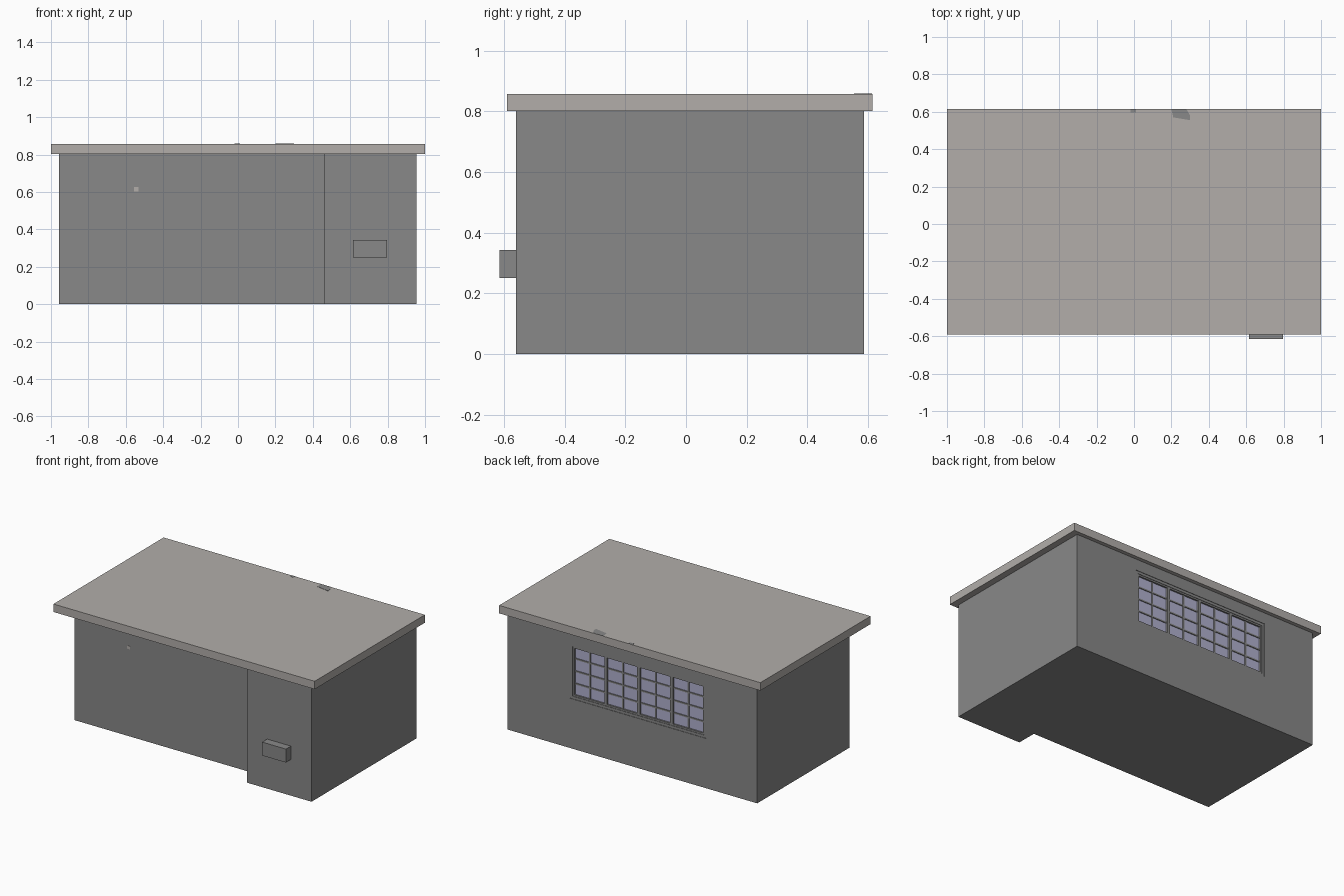
import bpy, bmesh

if "Cube" in bpy.data.objects:
    bpy.data.objects.remove(bpy.data.objects["Cube"])


def material(name, rgb):
    m = bpy.data.materials.new(name)
    lin = [(c / 255 / 12.92) if c < 11 else ((c / 255 + 0.055) / 1.055) ** 2.4 for c in rgb]
    m.diffuse_color = (*lin, 1)
    m.use_nodes = True
    m.node_tree.nodes["Principled BSDF"].inputs["Base Color"].default_value = m.diffuse_color
    return m


WALL = material("wall_grey", (136, 136, 136))
ROOF = material("roof_warm_grey", (178, 174, 170))
GLASS = material("window_lilac", (176, 176, 206))


def prism(name, outline, z0, z1, mat):
    """Extrude a counter-clockwise xy outline from z0 to z1."""
    bm = bmesh.new()
    base = bm.faces.new([bm.verts.new((x, y, z0)) for x, y in outline])
    ext = bmesh.ops.extrude_face_region(bm, geom=[base])
    for v in ext["geom"]:
        if isinstance(v, bmesh.types.BMVert):
            v.co.z = z1
    bmesh.ops.recalc_face_normals(bm, faces=bm.faces)
    me = bpy.data.meshes.new(name)
    bm.to_mesh(me)
    bm.free()
    me.materials.append(mat)
    ob = bpy.data.objects.new(name, me)
    bpy.context.collection.objects.link(ob)
    return ob


def box(name, x, y, z, mat):
    outline = [(x[0], y[0]), (x[1], y[0]), (x[1], y[1]), (x[0], y[1])]
    return prism(name, outline, z[0], z[1], mat)


# Stepped building body
BACK = 0.588
walls = prism("walls", [(-0.957, -0.42), (0.46, -0.42), (0.46, -0.56), (0.955, -0.56),
                        (0.955, BACK), (-0.957, BACK)], 0, 0.802, WALL)

# Flat overhanging roof and wall-mounted box
box("roof", (-1, 1), (-0.59, 0.615), (0.802, 0.857), ROOF)
box("wall_box", (0.615, 0.797), (-0.615, -0.55), (0.25, 0.343), WALL)

# Small stains, thin plates on the roof and front wall
prism("roof_stain", [(0.21, 0.57), (0.30, 0.555), (0.30, 0.58), (0.28, 0.614), (0.2, 0.614)],
      0.855, 0.8585, WALL)
box("roof_stain_small", (-0.02, 0.012), (0.595, 0.614), (0.855, 0.8585), WALL)
box("wall_spot", (-0.555, -0.533), (-0.422, -0.415), (0.603, 0.625), ROOF)

# Shallow window opening in the back wall
X0, X1, Z0, Z1 = -0.566, 0.477, 0.344, 0.724
cutter = box("window_cutter", (X0, X1), (BACK - 0.02, BACK + 0.1), (Z0, Z1), WALL)
cutter.hide_render = True
mod = walls.modifiers.new("window_opening", 'BOOLEAN')
mod.operation = 'DIFFERENCE'
mod.solver = 'EXACT'
mod.object = cutter
bpy.context.view_layer.objects.active = walls
bpy.ops.object.modifier_apply(modifier=mod.name)
bpy.data.objects.remove(cutter)

# Glass sheet
box("window_glass", (X0, X1), (BACK - 0.021, BACK - 0.017), (Z0, Z1), GLASS)


def border(name, x, z, w, y):
    """Rectangular frame from four bars."""
    box(name + "_left", (x[0], x[0] + w), y, z, WALL)
    box(name + "_right", (x[1] - w, x[1]), y, z, WALL)
    box(name + "_bottom", (x[0] + w, x[1] - w), y, (z[0], z[0] + w), WALL)
    box(name + "_top", (x[0] + w, x[1] - w), y, (z[1] - w, z[1]), WALL)


# Outer frame, then four casements of two by four panes
M = 0.018
border("window_frame", (X0, X1), (Z0, Z1), M, (BACK - 0.018, BACK - 0.003))
zs = (Z0 + M, Z1 - M)
step = (X1 - X0 - 2 * M) / 4
for i in range(4):
    xa = X0 + M + i * step
    xb = xa + step
    border(f"casement_{i}", (xa, xb), zs, 0.011, (BACK - 0.018, BACK - 0.006))
    mid = (xa + xb) / 2
    box(f"mullion_{i}", (mid - 0.005, mid + 0.005), (BACK - 0.018, BACK - 0.011), zs, WALL)
    for k in (1, 2, 3):
        z = zs[0] + (zs[1] - zs[0]) * k / 4
        box(f"glazing_bar_{i}_{k}", (xa + 0.011, xb - 0.011), (BACK - 0.018, BACK - 0.0115),
            (z - 0.005, z + 0.005), WALL)
